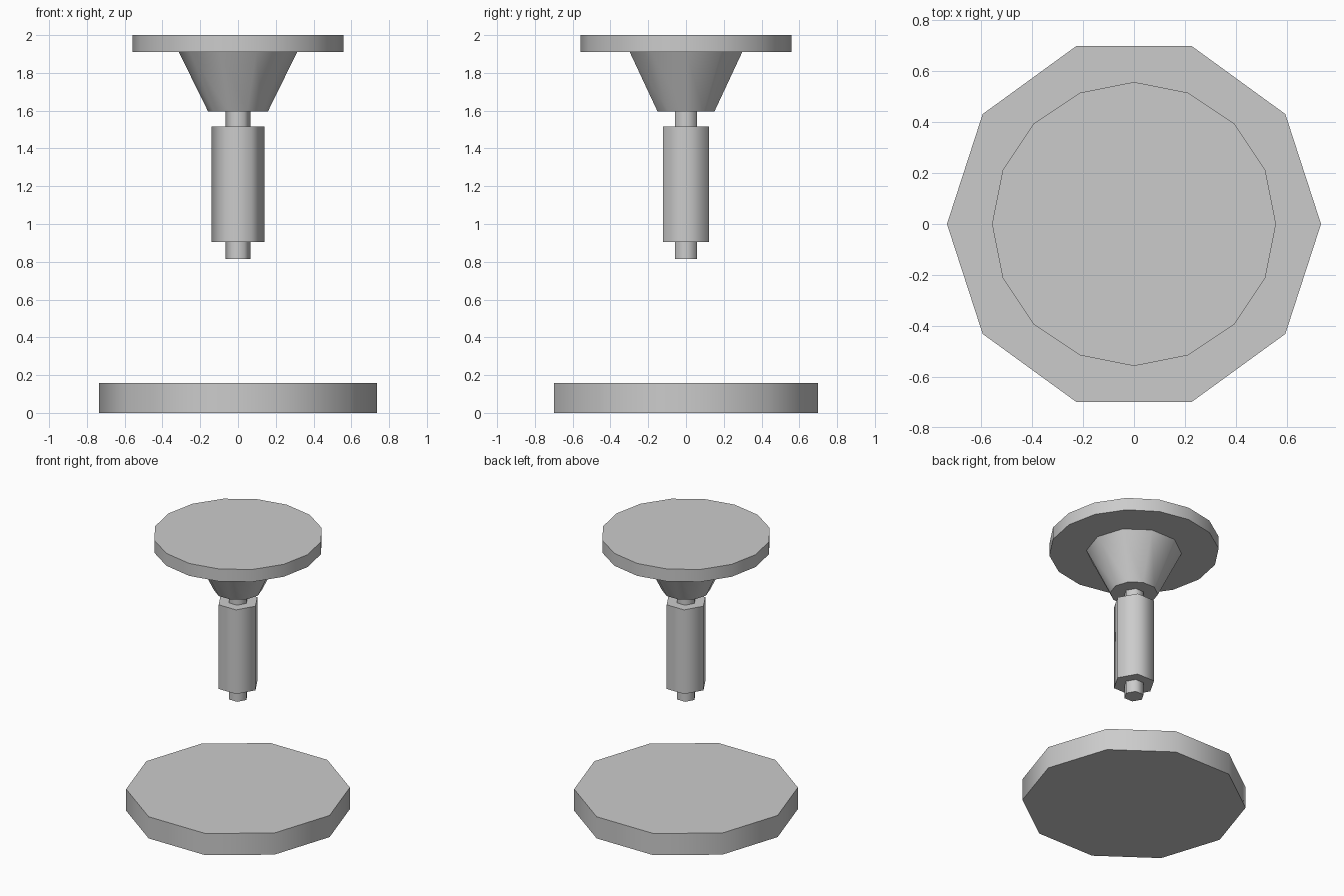
import bpy
from math import radians

if "Cube" in bpy.data.objects:
    bpy.data.objects.remove(bpy.data.objects["Cube"])


def turned_part(name, sides, z0, z1, r0, r1=None):
    """Upright prism or frustum with one corner on the x axis."""
    bpy.ops.mesh.primitive_cone_add(
        vertices=sides, radius1=r0, radius2=r0 if r1 is None else r1,
        depth=z1 - z0, location=(0, 0, (z0 + z1) / 2),
        rotation=(0, 0, radians(90)))
    obj = bpy.context.object
    obj.name = obj.data.name = name
    bpy.ops.object.transform_apply(location=True, rotation=True, scale=True)
    # Smooth around the sides, sharp at the rims
    bpy.ops.object.shade_smooth_by_angle(angle=radians(62))
    return obj


# Ten-sided base plate on the floor
turned_part("base", 10, 0.0, 0.157, 0.735)

# Hexagonal column: thin pin showing at both ends of a thicker sleeve
turned_part("column_pin", 6, 0.815, 1.595, 0.067)
turned_part("column_sleeve", 6, 0.905, 1.515, 0.14)

# Flared bracket carrying the round seat
turned_part("seat_bracket", 10, 1.595, 1.91, 0.158, 0.313)
turned_part("seat", 16, 1.91, 2.0, 0.558)
